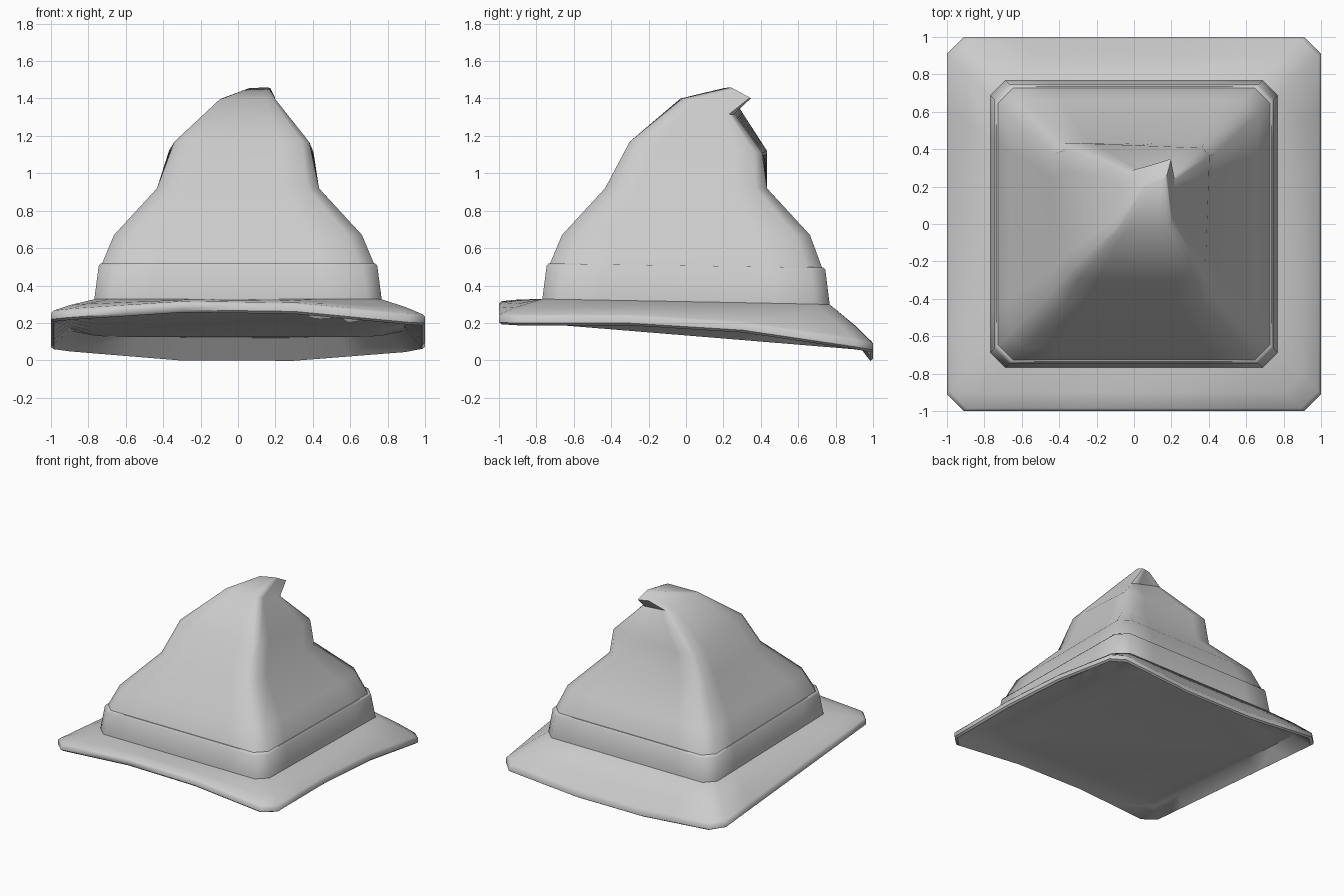
import bpy, bmesh, math
from mathutils import Vector

cube = bpy.data.objects.get("Cube")
if cube:
    bpy.data.objects.remove(cube)

felt = bpy.data.materials.new("grey_felt")
felt.use_nodes = True
felt.diffuse_color = (0.6, 0.6, 0.6, 1)
felt.node_tree.nodes["Principled BSDF"].inputs["Base Color"].default_value = (0.6, 0.6, 0.6, 1)

STEPS = 6  # segments along each straight side


def ring(corners, cut):
    """Four corners, each clipped by a length, with subdivided sides."""
    pts = []
    corners = [Vector(c) for c in corners]
    for i, a in enumerate(corners):
        b = corners[(i + 1) % 4]
        d = (b - a).normalized() * min(cut, (b - a).length * 0.2)
        start, end = a + d, b - d
        pts += [start.lerp(end, k / STEPS) for k in range(STEPS + 1)]
    return pts


def square(half, cut, height):
    """Clipped square whose height is a function of x and y."""
    pts = ring([(-half, -half, 0), (half, -half, 0), (half, half, 0), (-half, half, 0)], cut)
    for p in pts:
        p.z = height(p.x, p.y)
    return pts


def loft(name, rings, angle):
    """Skin a list of rings into one closed object."""
    bm = bmesh.new()
    loops = [[bm.verts.new(p) for p in r] for r in rings]
    n = len(loops[0])
    for low, high in zip(loops, loops[1:]):
        for i in range(n):
            j = (i + 1) % n
            bm.faces.new((low[i], low[j], high[j], high[i]))
    bm.faces.new(loops[0][::-1])
    bm.faces.new(loops[-1])
    bmesh.ops.recalc_face_normals(bm, faces=bm.faces)
    mesh = bpy.data.meshes.new(name)
    bm.to_mesh(mesh)
    bm.free()
    mesh.materials.append(felt)
    obj = bpy.data.objects.new(name, mesh)
    bpy.context.collection.objects.link(obj)
    bpy.ops.object.select_all(action="DESELECT")
    obj.select_set(True)
    bpy.context.view_layer.objects.active = obj
    bpy.ops.object.shade_smooth_by_angle(angle=math.radians(angle))


def edge_height(x, y):
    """Wavy lower rim: front lifts, back dips, left and right differ."""
    left = 0.133 - 0.082 * y
    if y < -0.3:
        right = 0.187
    elif y < 0.3:
        right = 0.187 - 0.062 * (y + 0.3)
    else:
        right = 0.15 - 0.148 * (y - 0.3)
    t = (x + 1) / 2
    bow = min(1, max(0, (0.95 - abs(x)) / 0.65))
    return left * (1 - t) + right * t - 0.053 * y * bow


def base_height(x, y):
    return 0.315 - 0.018 * y


def slope_height(x, y):
    """Straight slope from the band down to the rim."""
    half = max(abs(x), abs(y))
    t = (half - 0.765) / 0.235
    rim = edge_height(x / half, y / half) + 0.055
    return base_height(x, y) * (1 - t) + rim * t + 0.004


# Brim: flat underside, hollow lip, turned rim, sloping top
loft("brim", [
    square(0.77, 0.08, lambda x, y: 0.195 - 0.09 * y),
    square(0.89, 0.085, lambda x, y: slope_height(x, y) - 0.05),
    square(0.985, 0.09, edge_height),
    square(1.0, 0.09, lambda x, y: edge_height(x, y) + 0.012),
    square(1.0, 0.09, lambda x, y: edge_height(x, y) + 0.045),
    square(0.985, 0.09, lambda x, y: edge_height(x, y) + 0.06),
    square(0.9, 0.085, slope_height),
    square(0.765, 0.08, base_height),
], 48)

# Band around the crown
loft("band", [
    square(0.768, 0.08, lambda x, y: base_height(x, y) - 0.01),
    square(0.768, 0.08, base_height),
    square(0.745, 0.08, lambda x, y: 0.495 - 0.015 * y),
    square(0.735, 0.08, lambda x, y: 0.508 - 0.015 * y),
    square(0.715, 0.08, lambda x, y: 0.508 - 0.015 * y),
], 50)

# Crown: corners in order front left, front right, back right, back left
loft("crown", [
    square(0.728, 0.08, lambda x, y: 0.505 - 0.015 * y),
    square(0.663, 0.075, lambda x, y: 0.67),
    square(0.433, 0.06, lambda x, y: 0.92),
    ring([(-0.34, -0.30, 1.17), (0.38, -0.30, 1.17), (0.405, 0.405, 1.11), (-0.37, 0.435, 1.12)], 0.04),
    ring([(-0.10, -0.03, 1.40), (0.20, -0.02, 1.40), (0.22, 0.25, 1.31), (-0.03, 0.29, 1.35)], 0.02),
    ring([(0.05, 0.20, 1.455), (0.17, 0.24, 1.46), (0.20, 0.35, 1.40), (0.11, 0.32, 1.41)], 0.01),
], 50)
